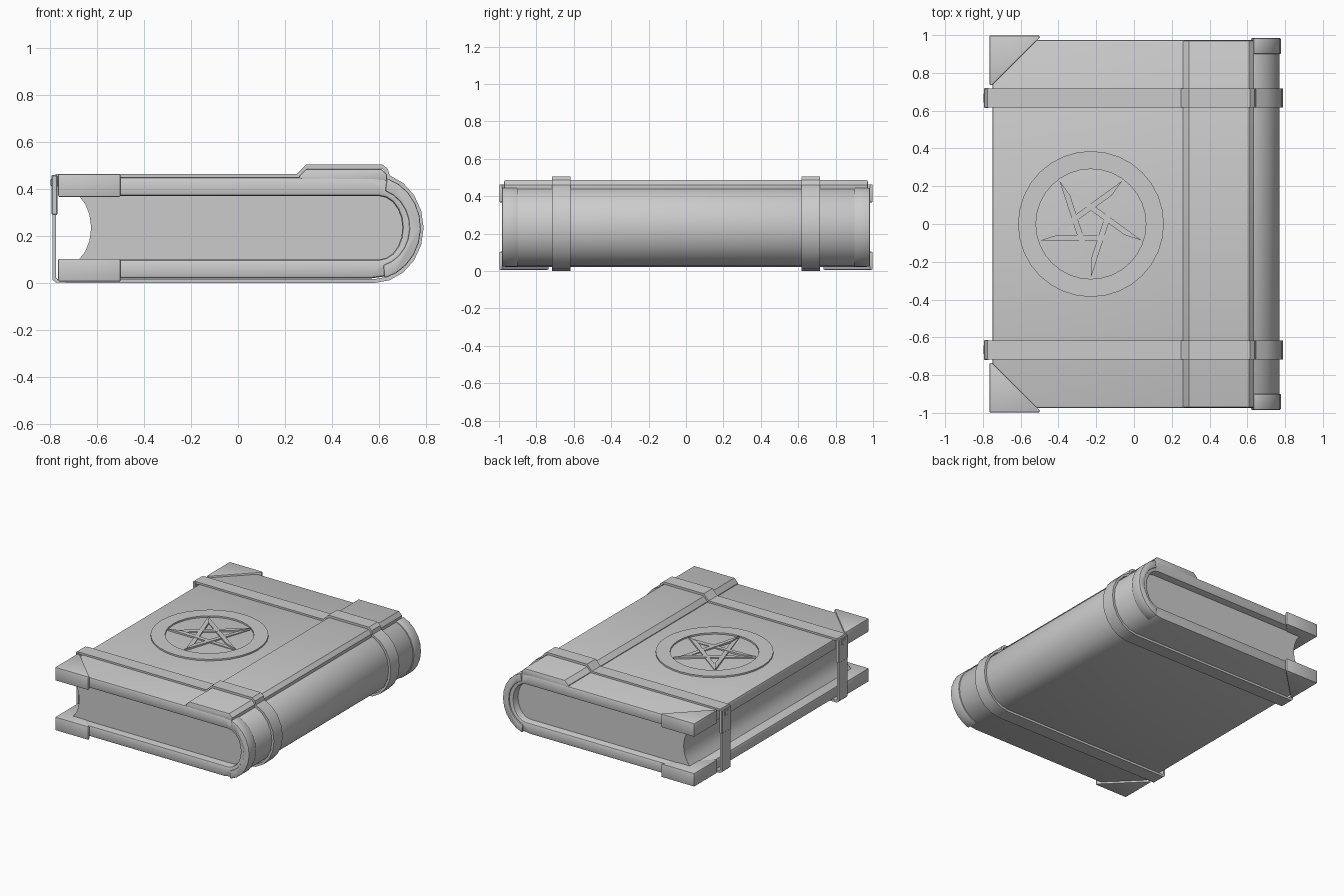
import bpy, bmesh, math
from mathutils import Vector

if "Cube" in bpy.data.objects:
    bpy.data.objects.remove(bpy.data.objects["Cube"])


def finish(name, bm, bevel=0.0, segs=2, smooth=35):
    bmesh.ops.recalc_face_normals(bm, faces=bm.faces)
    if bevel:
        edges = [e for e in bm.edges if e.is_manifold and e.calc_face_angle(0) > math.radians(50)]
        bmesh.ops.bevel(bm, geom=edges, offset=bevel, segments=segs, profile=0.5,
                        affect='EDGES', clamp_overlap=True)
    me = bpy.data.meshes.new(name)
    bm.to_mesh(me)
    bm.free()
    ob = bpy.data.objects.new(name, me)
    bpy.context.collection.objects.link(ob)
    bpy.ops.object.select_all(action='DESELECT')
    ob.select_set(True)
    bpy.context.view_layer.objects.active = ob
    bpy.ops.object.shade_smooth_by_angle(angle=math.radians(smooth))
    return ob


def prism(name, base, shift, **kw):
    """Extrude a flat outline of 3D points along a vector."""
    bm = bmesh.new()
    face = bm.faces.new([bm.verts.new(p) for p in base])
    ext = bmesh.ops.extrude_face_region(bm, geom=[face])['geom']
    bmesh.ops.translate(bm, vec=shift, verts=[v for v in ext if isinstance(v, bmesh.types.BMVert)])
    return finish(name, bm, **kw)


def along_y(name, pts, y0, y1, **kw):
    return prism(name, [(x, y0, z) for x, z in pts], (0, y1 - y0, 0), **kw)


def box(name, x0, x1, y0, y1, z0, z1, **kw):
    return along_y(name, [(x0, z0), (x1, z0), (x1, z1), (x0, z1)], y0, y1, **kw)


def arc(cx, a, b, d0, d1, n, cz=0.235):
    t = [math.radians(d0 + (d1 - d0) * i / n) for i in range(n + 1)]
    return [(cx + a * math.cos(q), cz + b * math.sin(q)) for q in t]


def inset(pts, d):
    """Inward mitred offset of a counter-clockwise loop."""
    out = []
    for i, p in enumerate(pts):
        p = Vector(p)
        u = (p - Vector(pts[i - 1])).normalized()
        v = (Vector(pts[(i + 1) % len(pts)]) - p).normalized()
        n = Vector((-u.y - v.y, u.x + v.x)).normalized()
        q = p + n * d / max(0.5, n.dot(Vector((-u.y, u.x))))
        out.append((q.x, q.y))
    return out


def ring_solid(name, outer, inner, place, shift, **kw):
    """Closed band between two loops, extruded along a vector."""
    bm = bmesh.new()
    shift = Vector(shift)
    loops = [[bm.verts.new(Vector(place(p)) + s) for p in loop]
             for loop, s in ((outer, shift * 0), (outer, shift), (inner, shift), (inner, shift * 0))]
    n = len(outer)
    for k in range(4):
        a, b = loops[k], loops[(k + 1) % 4]
        for i in range(n):
            j = (i + 1) % n
            bm.faces.new((a[i], a[j], b[j], b[i]))
    return finish(name, bm, **kw)


# Cover: one C-shaped sheet wrapping front, spine and back
cover = ([(-0.75, 0.02)] + arc(0.57, 0.2, 0.215, -90, 90, 12) + [(-0.75, 0.45), (-0.75, 0.37)]
         + arc(0.60, 0.1, 0.135, 90, -90, 10) + [(-0.75, 0.10)])
along_y("cover", cover, -0.975, 0.975, bevel=0.014)

# Page block with hollow fore-edge
pages = (arc(0.60, 0.105, 0.14, -90, 90, 10)
         + [(-0.68, 0.375), (-0.65, 0.335), (-0.632, 0.29), (-0.625, 0.235),
            (-0.632, 0.18), (-0.65, 0.135), (-0.68, 0.095)])
along_y("pages", pages, -0.92, 0.92)

# Raised flap beside the spine
along_y("spine_flap", [(0.26, 0.44), (0.26, 0.455), (0.29, 0.485), (0.61, 0.485),
                       (0.635, 0.46), (0.635, 0.43)], -0.972, 0.972, bevel=0.008)

# Straps: closed loop round the book, stepping over the flap
strap = ([(-0.79, 0.015), (-0.775, 0.001)] + arc(0.58, 0.21, 0.235, -90, 72, 9)
         + [(0.638, 0.485), (0.615, 0.504), (0.29, 0.504), (0.25, 0.463),
            (-0.775, 0.463), (-0.79, 0.45)])

for s, side in ((1, "back"), (-1, "front")):
    yc = s * 0.667
    ring_solid("strap_" + side, strap, inset(strap, 0.016),
               lambda p: (p[0], yc - 0.05, p[1]), (0, 0.1, 0), smooth=30)
    # Clasp plate and pin on the fore-edge
    box("clasp_" + side, -0.793, -0.768, yc - 0.053, yc + 0.053, 0.29, 0.46, bevel=0.004, segs=1)
    box("clasp_pin_" + side, -0.797, -0.76, yc - 0.025, yc + 0.025, 0.41, 0.445, bevel=0.004, segs=1)
    # Spine end cap
    cap = arc(0.57, 0.208, 0.222, -75, 72, 10) + arc(0.58, 0.15, 0.165, 72, -75, 10)
    y0, y1 = sorted((s * 0.90, s * 0.984))
    along_y("spine_cap_" + side, cap, y0, y1, bevel=0.006)
    # Triangular corner guards on both boards
    for z0, level in ((0.006, "lower"), (0.366, "upper")):
        tri = [(-0.765, s * 0.998, z0), (-0.50, s * 0.998, z0), (-0.50, s * 0.985, z0),
               (-0.752, s * 0.735, z0), (-0.765, s * 0.735, z0)]
        prism("corner_guard_%s_%s" % (level, side), tri, (0, 0, 0.097), bevel=0.006)

# Raised ring on the front board
cx = -0.228


def circle(r, n=32):
    return [(cx + r * math.cos(2 * math.pi * i / n), r * math.sin(2 * math.pi * i / n)) for i in range(n)]


ring_solid("emblem_ring", circle(0.386), circle(0.291), lambda p: (p[0], p[1], 0.44), (0, 0, 0.021))

# Woven star: five mitred bars, each tilted so it passes over one and under the next
R, w = 0.284, 0.03
tips = [Vector((math.cos(math.radians(-90 + 72 * k)), math.sin(math.radians(-90 + 72 * k)))) for k in range(5)]
for k in range(5):
    a, b = tips[k], tips[(k + 2) % 5]
    m = R - w / math.sin(math.radians(18))
    bar = [(a * R, 0.464), (b * R, 0.454), (b * m, 0.454), (a * m, 0.464)]
    prism("star_bar_%d" % (k + 1), [(cx + p.x, p.y, z) for p, z in bar], (0, 0, -0.018))
